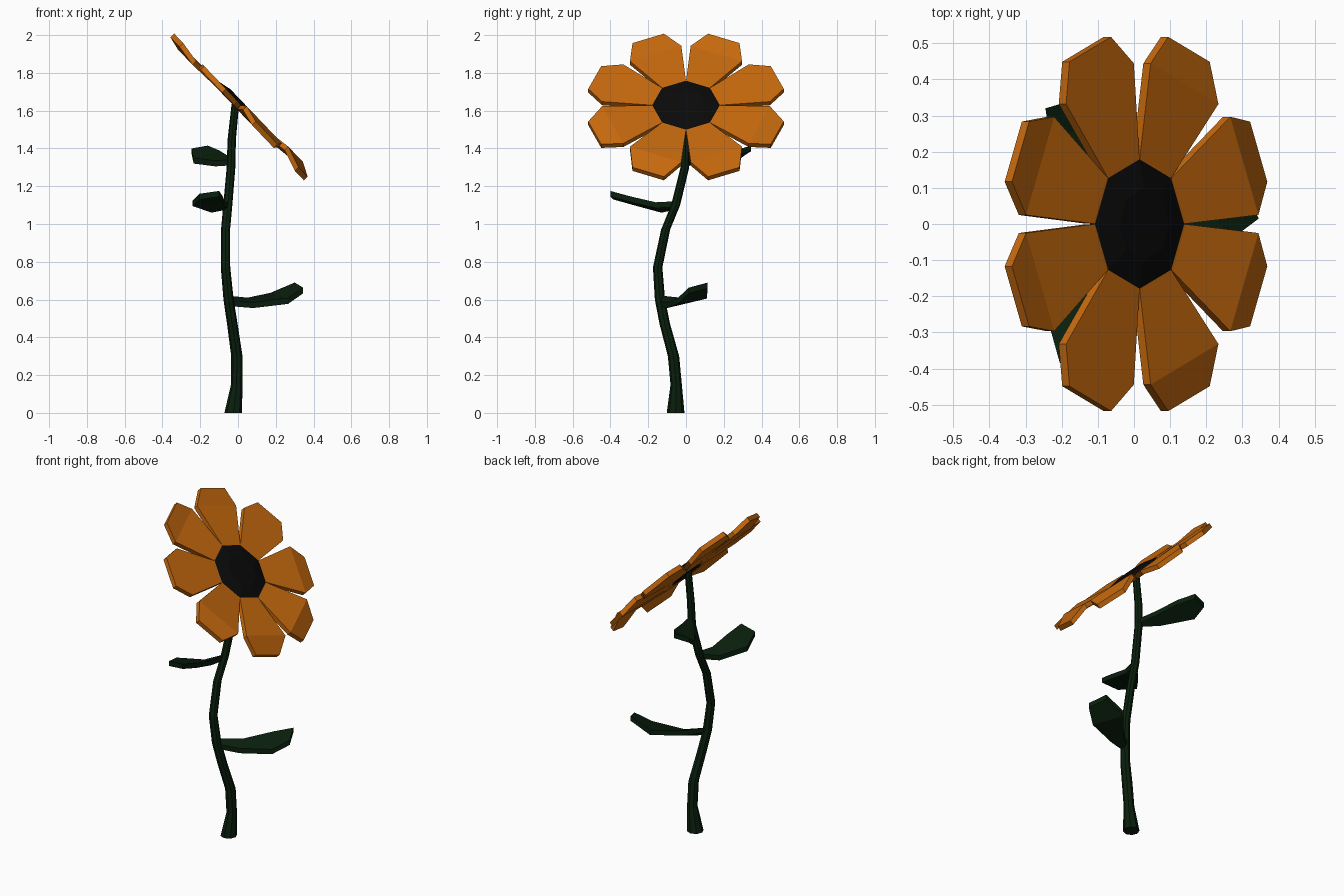
import bpy, bmesh, math
from mathutils import Vector, Matrix

if "Cube" in bpy.data.objects:
    bpy.data.objects.remove(bpy.data.objects["Cube"])


def material(name, rgb):
    m = bpy.data.materials.new(name)
    m.diffuse_color = (*rgb, 1)
    m.use_nodes = True
    m.node_tree.nodes["Principled BSDF"].inputs["Base Color"].default_value = m.diffuse_color
    return m


ORANGE = material("petal_orange", (0.56, 0.14, 0.004))
GREEN = material("dark_green", (0.003, 0.014, 0.004))
BLACK = material("seed_black", (0.003, 0.003, 0.003))


def finish(bm, name, mat):
    bmesh.ops.recalc_face_normals(bm, faces=bm.faces)
    me = bpy.data.meshes.new(name)
    bm.to_mesh(me)
    bm.free()
    me.materials.append(mat)
    ob = bpy.data.objects.new(name, me)
    bpy.context.collection.objects.link(ob)
    return ob


def loft(name, rings, mat):
    """Skin closed rings of equal length and cap both ends."""
    bm = bmesh.new()
    vs = [[bm.verts.new(p) for p in ring] for ring in rings]
    n = len(rings[0])
    for a, b in zip(vs, vs[1:]):
        for i in range(n):
            j = (i + 1) % n
            bm.faces.new((a[i], a[j], b[j], b[i]))
    bm.faces.new(vs[0])
    bm.faces.new(vs[-1])
    return finish(bm, name, mat)


def slab(name, rows, half, mat):
    """Bent plate from left/right pairs, thickened by +-half."""
    half = Vector(half)
    rings = []
    for l, r in rows:
        l, r = Vector(l), Vector(r)
        rings.append([l + half, r + half, r - half, l - half])
    return loft(name, rings, mat)


# Tilted frame of the flower head: u down-slope, y sideways, n outward
u, n = Vector((0.69, 0, -0.724)), Vector((0.724, 0, 0.69))
centre = Vector((0.004, 0, 1.618))
head = Matrix((u, (0, 1, 0), n)).transposed()


def on_head(x, y, z):
    return centre + head @ Vector((x, y, z))


# Stem: x, y, z, radius
path = [(-0.025, -0.055, 0, 0.047), (-0.007, -0.052, 0.15, 0.03),
        (-0.006, -0.066, 0.3, 0.03), (-0.03, -0.112, 0.47, 0.028),
        (-0.05, -0.138, 0.6, 0.027), (-0.066, -0.15, 0.77, 0.025),
        (-0.066, -0.108, 0.97, 0.024), (-0.054, -0.055, 1.1, 0.024),
        (-0.037, -0.006, 1.3, 0.023), (-0.033, 0, 1.45, 0.022),
        (-0.014, 0, 1.635, 0.02)]
loft("stem", [[(x + r * math.cos(a), y + r * math.sin(a), z)
               for a in [k * math.tau / 8 for k in range(8)]]
              for x, y, z, r in path], GREEN)

# Leaves: left/right pairs from base to tip
leaves = {
    "lower_leaf": [((-0.05, -0.125, 0.605), (-0.04, -0.14, 0.58)),
                   ((0.05, -0.03, 0.595), (0.08, -0.1, 0.57)),
                   ((0.17, 0.11, 0.62), (0.265, -0.045, 0.592)),
                   ((0.3, 0.115, 0.675), (0.345, 0.015, 0.648))],
    "middle_leaf": [((-0.05, -0.06, 1.105), (-0.065, -0.06, 1.09)),
                    ((-0.07, -0.16, 1.1), (-0.14, -0.13, 1.075)),
                    ((-0.08, -0.29, 1.13), (-0.24, -0.26, 1.11)),
                    ((-0.1, -0.4, 1.16), (-0.205, -0.385, 1.145))],
    "upper_leaf": [((-0.045, 0.0, 1.325), (-0.03, 0.01, 1.34)),
                   ((-0.12, 0.09, 1.32), (-0.06, 0.12, 1.35)),
                   ((-0.235, 0.25, 1.335), (-0.1, 0.26, 1.375)),
                   ((-0.245, 0.32, 1.385), (-0.16, 0.345, 1.4))],
}
for name, rows in leaves.items():
    slab(name, rows, (0, 0, 0.015), GREEN)

# Petals: eight bent plates around the seed disc
for k in range(8):
    a = (k + 0.5) * math.tau / 8
    bend = 0.012 + 0.022 * math.cos(a)
    profile = [(0.10, 0.04, 0.0), (0.171, 0.07, 0.002),
               (0.42, 0.147, bend), (0.523, 0.09, 0.002 - 0.006 * math.cos(a))]
    rows = []
    for r, w, h in profile:
        rows.append([on_head(r * math.cos(a) - s * math.sin(a),
                             r * math.sin(a) + s * math.cos(a), h)
                     for s in (w, -w)])
    slab(f"petal_{k + 1}", rows, n * 0.014, ORANGE)

# Seed disc: low octagonal dome
loft("seed_disc", [[on_head(r * math.cos(a), r * math.sin(a), h)
                    for a in [k * math.tau / 8 for k in range(8)]]
                   for r, h in [(0.17, -0.012), (0.187, 0.014), (0.1, 0.034)]],
     BLACK)
